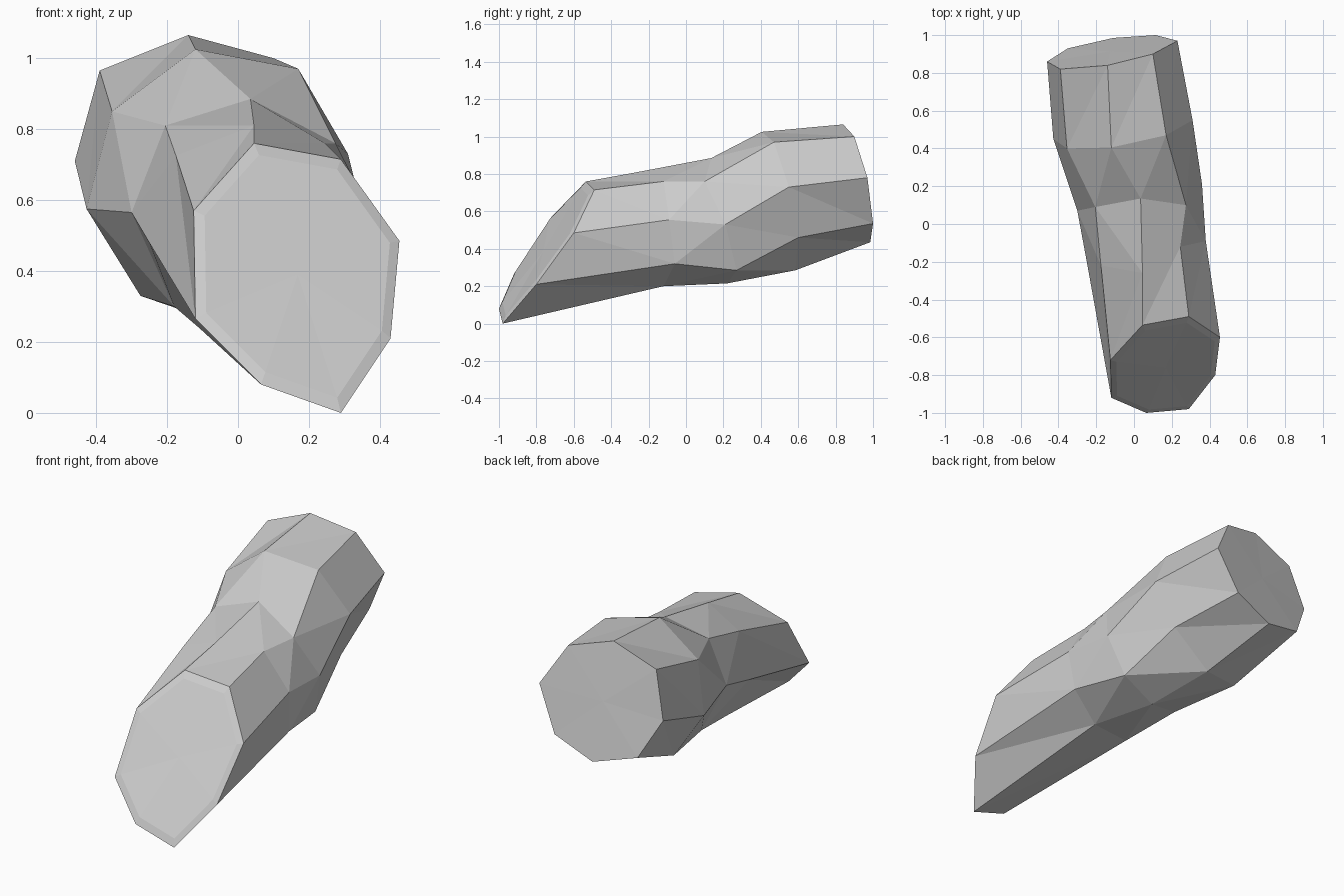
import bpy, bmesh
from mathutils import Vector

if "Cube" in bpy.data.objects:
    bpy.data.objects.remove(bpy.data.objects["Cube"])

# Eight-sided cross-sections from the slanted front cut to the back end,
# each listed clockwise (seen from the front) from its top corner
RINGS = [
    [(.045, -.535, .76), (.29, -.49, .715), (.455, -.6, .485), (.43, -.8, .21),
     (.29, -.98, 0), (.065, -1, .08), (-.12, -.92, .265), (-.125, -.72, .57)],
    [(.045, -.26, .81), (.245, -.12, .76), (.38, -.09, .555), (.36, -.06, .32),
     (.17, -.12, .2), (-.11, -.2, .24), (-.25, -.2, .48), (-.175, -.22, .725)],
    [(.035, .135, .885), (.275, .1, .76), (.36, .21, .53), (.29, .27, .285),
     (.06, .22, .215), (-.18, .12, .3), (-.3, .07, .565), (-.205, .09, .81)],
    [(-.12, .405, 1.025), (.17, .47, .97), (.31, .55, .73), (.22, .6, .46),
     (-.02, .585, .285), (-.275, .5, .33), (-.427, .45, .575), (-.355, .4, .85)],
    [(-.14, .84, 1.065), (.1, .9, 1.0), (.23, .97, .78), (.115, 1, .535),
     (-.11, .985, .435), (-.35, .93, .5), (-.46, .86, .71), (-.39, .82, .965)],
]
# Which way the quads of each band are split
SPLIT_FORWARD = [True, False, True, True]

bm = bmesh.new()
rings = [[bm.verts.new(p) for p in ring] for ring in RINGS]

# Bark: faceted bands between the cross-sections
for a, b, forward in zip(rings, rings[1:], SPLIT_FORWARD):
    for j in range(8):
        k = (j + 1) % 8
        if forward:
            tris = (a[j], b[j], b[k]), (a[j], b[k], a[k])
        else:
            tris = (a[j], b[j], a[k]), (a[k], b[j], b[k])
        for t in tris:
            bm.faces.new(t)


def cap(ring, scale, bulge):
    """Close an end with a narrow chamfer rim and a fan of faces."""
    centre = sum((v.co for v in ring), Vector()) / 8
    normal = sum(((ring[i].co - centre).cross(ring[(i + 1) % 8].co - centre)
                  for i in range(8)), Vector()).normalized()
    if normal.y * centre.y < 0:
        normal.negate()
    inner = ring
    if scale < 1:
        inner = [bm.verts.new(centre + (v.co - centre) * scale + normal * bulge)
                 for v in ring]
    mid = bm.verts.new(centre + normal * bulge)
    for j in range(8):
        k = (j + 1) % 8
        if inner is not ring:
            bm.faces.new((ring[j], ring[k], inner[k], inner[j]))
        bm.faces.new((inner[j], inner[k], mid))


cap(rings[0], .9, .008)     # front cut
cap(rings[-1], 1, .0)       # back end
bmesh.ops.recalc_face_normals(bm, faces=bm.faces)

mesh = bpy.data.meshes.new("log")
bm.to_mesh(mesh)
bm.free()
log = bpy.data.objects.new("log", mesh)
bpy.context.collection.objects.link(log)

grey = bpy.data.materials.new("light grey")
grey.diffuse_color = (.6, .6, .6, 1)
grey.use_nodes = True
grey.node_tree.nodes["Principled BSDF"].inputs["Base Color"].default_value = grey.diffuse_color
mesh.materials.append(grey)
